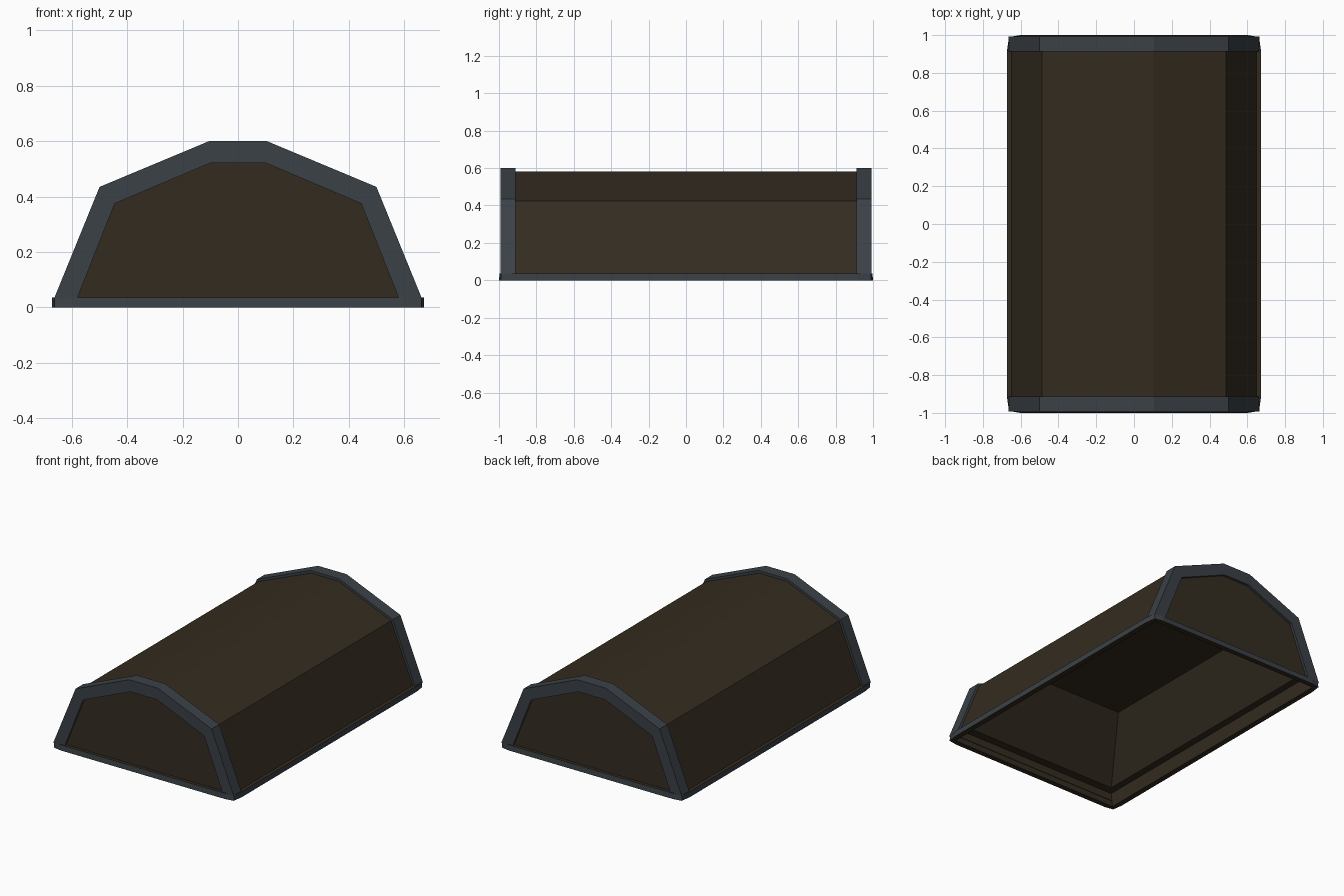
import bpy, bmesh

if "Cube" in bpy.data.objects:
    bpy.data.objects.remove(bpy.data.objects["Cube"])


def material(name, rgb):
    m = bpy.data.materials.new(name)
    m.diffuse_color = (*rgb, 1)
    m.use_nodes = True
    m.node_tree.nodes["Principled BSDF"].inputs["Base Color"].default_value = m.diffuse_color
    return m


wood = material("dark brown wood", (0.034, 0.0245, 0.0145))
iron = material("blue grey iron", (0.043, 0.053, 0.062))


def finish(name, bm, mat):
    me = bpy.data.meshes.new(name)
    bm.to_mesh(me)
    bm.free()
    me.materials.append(mat)
    ob = bpy.data.objects.new(name, me)
    bpy.context.collection.objects.link(ob)
    return ob


def mirrored(half):
    """Half profile (bottom to top, +x) -> full arch from right to left."""
    return half + [(-x, z) for x, z in reversed(half)]


def skin(bm, rings, closed, flip=False):
    for r, s in zip(rings, rings[1:]):
        for i in range(len(r) - (0 if closed else 1)):
            j = (i + 1) % len(r)
            f = (r[i], s[i], s[j], r[j])
            bm.faces.new(f[::-1] if flip else f)


def rect_loops(name, loops, mat, cap=False, flip=False):
    """Skin a chain of rectangles given as (half x, half y, z, corner trim)."""
    bm = bmesh.new()
    rings = []
    for a, b, z, t in loops:
        quarter = [(a, b - 0.08), (a - t, b - t), (a - 0.07, b)]
        pts = []
        for sx, sy in ((1, 1), (-1, 1), (-1, -1), (1, -1)):
            q = quarter if sx * sy > 0 else quarter[::-1]
            pts += [(sx * x, sy * y, z) for x, y in q]
        rings.append([bm.verts.new(p) for p in pts])
    skin(bm, rings, True, flip)
    if cap:
        bm.faces.new(rings[-1][::-1])
    return finish(name, bm, mat)


body = mirrored([(0.65, 0.03), (0.488, 0.424), (0.102, 0.583)])
outer = mirrored([(0.665, 0.03), (0.5, 0.435), (0.105, 0.60)])
inner = mirrored([(0.582, 0.03), (0.445, 0.375), (0.098, 0.522)])

# Arched wooden roof between the bands
bm = bmesh.new()
skin(bm, [[bm.verts.new((x, y, z)) for x, z in body] for y in (-0.915, 0.915)], False)
finish("lid_roof", bm, wood)

for name, s in (("front", -1), ("back", 1)):
    # Recessed wooden end panel
    bm = bmesh.new()
    vs = [bm.verts.new((x, s * 0.975, z)) for x, z in inner]
    bm.faces.new(vs if s < 0 else vs[::-1])
    finish(name + "_panel", bm, wood)
    # Iron arch band: outer face, end face and the two small lips
    bm = bmesh.new()
    path = ((body, 0.912), (outer, 0.912), (outer, 0.992), (inner, 0.992), (inner, 0.975))
    skin(bm, [[bm.verts.new((x, s * y, z)) for x, z in prof] for prof, y in path],
         False, flip=s > 0)
    # skin winds for rising y; the front path falls in y
    bmesh.ops.reverse_faces(bm, faces=bm.faces)
    finish(name + "_band", bm, iron)

# Iron base rim with its wooden top ledge
rect_loops("base_rim", [(0.672, 1.0, 0, 0.01), (0.672, 0.997, 0.036, 0.01)], iron, flip=True)
rect_loops("rim_ledge", [(0.672, 0.997, 0.036, 0.01), (0.64, 0.96, 0.036, 0)], wood, flip=True)

# Stepped hollow under the lid
rect_loops("lid_hollow", [(0.672, 1.0, 0, 0.01), (0.635, 0.965, 0, 0), (0.621, 0.96, 0.085, 0),
                          (0.575, 0.905, 0.085, 0), (0.385, 0.61, 0.424, 0)], wood, cap=True)
